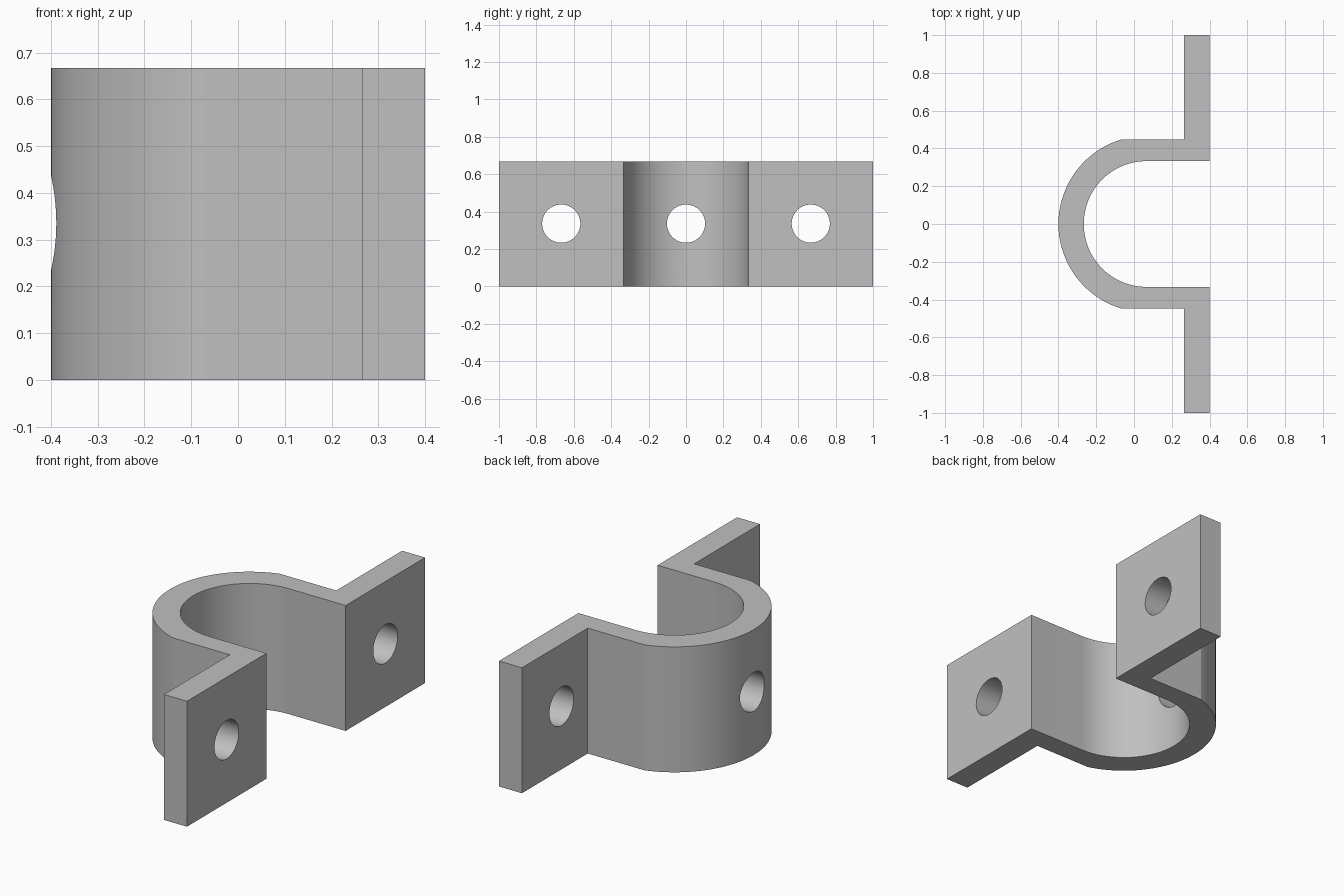
import bpy, bmesh, math

if "Cube" in bpy.data.objects:
    bpy.data.objects.remove(bpy.data.objects["Cube"])

HEIGHT = 0.667
CX = 0.067                 # centre of the curved saddle
R_IN, R_OUT = 0.333, 0.467
Y_OUT = 0.447              # outer face of the straight legs
X_BACK, X_FACE = 0.265, 0.40
HOLE_R = 0.102

steel = bpy.data.materials.new("grey_steel")
steel.diffuse_color = (0.53, 0.53, 0.53, 1)
steel.use_nodes = True
steel.node_tree.nodes["Principled BSDF"].inputs["Base Color"].default_value = steel.diffuse_color


def arc(radius, start, end, steps):
    return [(CX + radius * math.cos(start + (end - start) * i / steps),
             radius * math.sin(start + (end - start) * i / steps))
            for i in range(steps + 1)]


# Strap outline: outer bend, legs, flanges, inner bend
a = math.pi - math.asin(Y_OUT / R_OUT)
outline = arc(R_OUT, a, 2 * math.pi - a, 64)
outline += [(X_BACK, -Y_OUT), (X_BACK, -1), (X_FACE, -1), (X_FACE, -R_IN)]
outline += arc(R_IN, 1.5 * math.pi, 0.5 * math.pi, 64)
outline += [(X_FACE, R_IN), (X_FACE, 1), (X_BACK, 1), (X_BACK, Y_OUT)]

bm = bmesh.new()
base = bm.faces.new([bm.verts.new((x, y, 0)) for x, y in outline])
top = bmesh.ops.extrude_face_region(bm, geom=[base])["geom"]
bmesh.ops.translate(bm, vec=(0, 0, HEIGHT),
                    verts=[v for v in top if isinstance(v, bmesh.types.BMVert)])
bmesh.ops.recalc_face_normals(bm, faces=bm.faces)
mesh = bpy.data.meshes.new("clamp_bracket")
bm.to_mesh(mesh)
bm.free()
bracket = bpy.data.objects.new("clamp_bracket", mesh)
bpy.context.collection.objects.link(bracket)
mesh.materials.append(steel)

# Bolt holes: one in each flange and one through the bend
for x, y in ((0.33, -0.667), (-0.33, 0), (0.33, 0.667)):
    bpy.ops.mesh.primitive_cylinder_add(vertices=64, radius=HOLE_R, depth=0.4,
                                        location=(x, y, HEIGHT / 2 + 0.002),
                                        rotation=(0, math.pi / 2, 0))
    cutter = bpy.context.object
    cutter.name = "hole_cutter"
    cutter.hide_render = True
    cutter.data.materials.append(steel)
    cut = bracket.modifiers.new("hole", 'BOOLEAN')
    cut.operation = 'DIFFERENCE'
    cut.solver = 'EXACT'
    cut.object = cutter
    bpy.context.view_layer.objects.active = bracket
    bpy.ops.object.modifier_apply(modifier=cut.name)
    bpy.data.objects.remove(cutter, do_unlink=True)

# Smooth bends and holes, crisp edges elsewhere
bpy.ops.object.select_all(action='DESELECT')
bracket.select_set(True)
bpy.context.view_layer.objects.active = bracket
bpy.ops.object.shade_smooth_by_angle(angle=math.radians(10))
